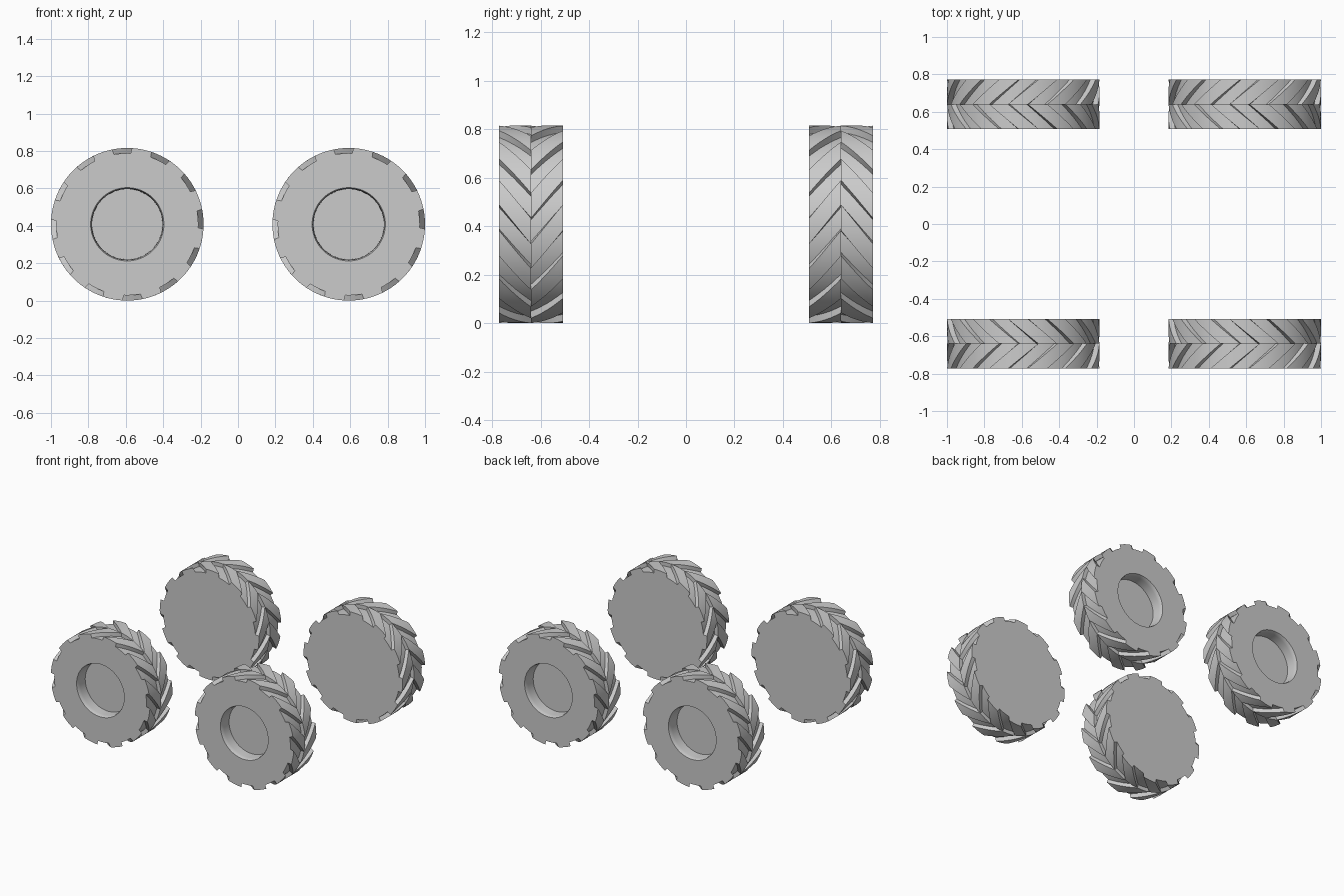
import bpy, bmesh
from math import sin, cos, pi, radians

if "Cube" in bpy.data.objects:
    bpy.data.objects.remove(bpy.data.objects["Cube"])

R, CORE, HALF = 0.408, 0.380, 0.132     # lug radius, groove radius, half width
CX, CY = 0.592, 0.640                   # wheel centres
LUGS, SWEEP = 12, radians(23)
STEP = 2 * pi / LUGS


def pt(r, a, y):
    return (r * cos(a), y, r * sin(a))


def lathe(bm, profile, n):
    # revolve (radius, y) points about the axle
    rings = []
    for r, y in profile:
        if r == 0:
            rings.append([bm.verts.new((0, y, 0))] * n)
        else:
            rings.append([bm.verts.new(pt(r, 2 * pi * i / n, y)) for i in range(n)])
    for a, b in zip(rings, rings[1:]):
        for i in range(n):
            j = (i + 1) % n
            bm.faces.new(list(dict.fromkeys((a[i], a[j], b[j], b[i]))))


def lug(bm, mid, side):
    # one swept tread bar from the sidewall to the centre seam
    na, ny, root = 4, 6, CORE - 0.012
    secs = []
    for k in range(ny + 1):
        t = k / ny
        c = mid - SWEEP * t
        y = side * HALF * (1 - t)
        top, low = STEP * 0.25, STEP * 0.285
        sec = [pt(R, c - top + 2 * top * i / na, y) for i in range(na + 1)]
        sec += [pt(root, c + low - 2 * low * i / na, y) for i in range(na + 1)]
        secs.append([bm.verts.new(p) for p in sec])
    m = len(secs[0])
    for a, b in zip(secs, secs[1:]):
        for i in range(m):
            j = (i + 1) % m
            bm.faces.new((a[i], a[j], b[j], b[i]))
    for s in (secs[0], secs[-1]):
        for i in range(na):
            bm.faces.new((s[i], s[i + 1], s[m - 2 - i], s[m - 1 - i]))


bm = bmesh.new()
# tyre body with a recessed hub on the outer side and a flat inner side
lathe(bm, [(0, -HALF + 0.09), (0.188, -HALF + 0.09), (0.189, -HALF + 0.03),
           (0.191, -HALF + 0.012), (0.196, -HALF), (CORE, -HALF),
           (CORE, HALF), (0, HALF)], 72)
# staggered chevron tread
for i in range(LUGS):
    gap = radians(94) + i * STEP
    lug(bm, gap + STEP / 2, -1)
    lug(bm, gap, 1)
bmesh.ops.recalc_face_normals(bm, faces=bm.faces)
mesh = bpy.data.meshes.new("wheel")
bm.to_mesh(mesh)
bm.free()

# four wheels, the rear pair turned half round
for end, y, turn in (("front", -CY, 0), ("rear", CY, pi)):
    for name, x in (("left", -CX), ("right", CX)):
        ob = bpy.data.objects.new(f"{end}_{name}_wheel", mesh)
        ob.location = (x, y, R)
        ob.rotation_euler.z = turn
        bpy.context.collection.objects.link(ob)
        ob.select_set(True)
        bpy.context.view_layer.objects.active = ob
mesh.shade_smooth()
mesh.set_sharp_from_angle(angle=radians(30))
